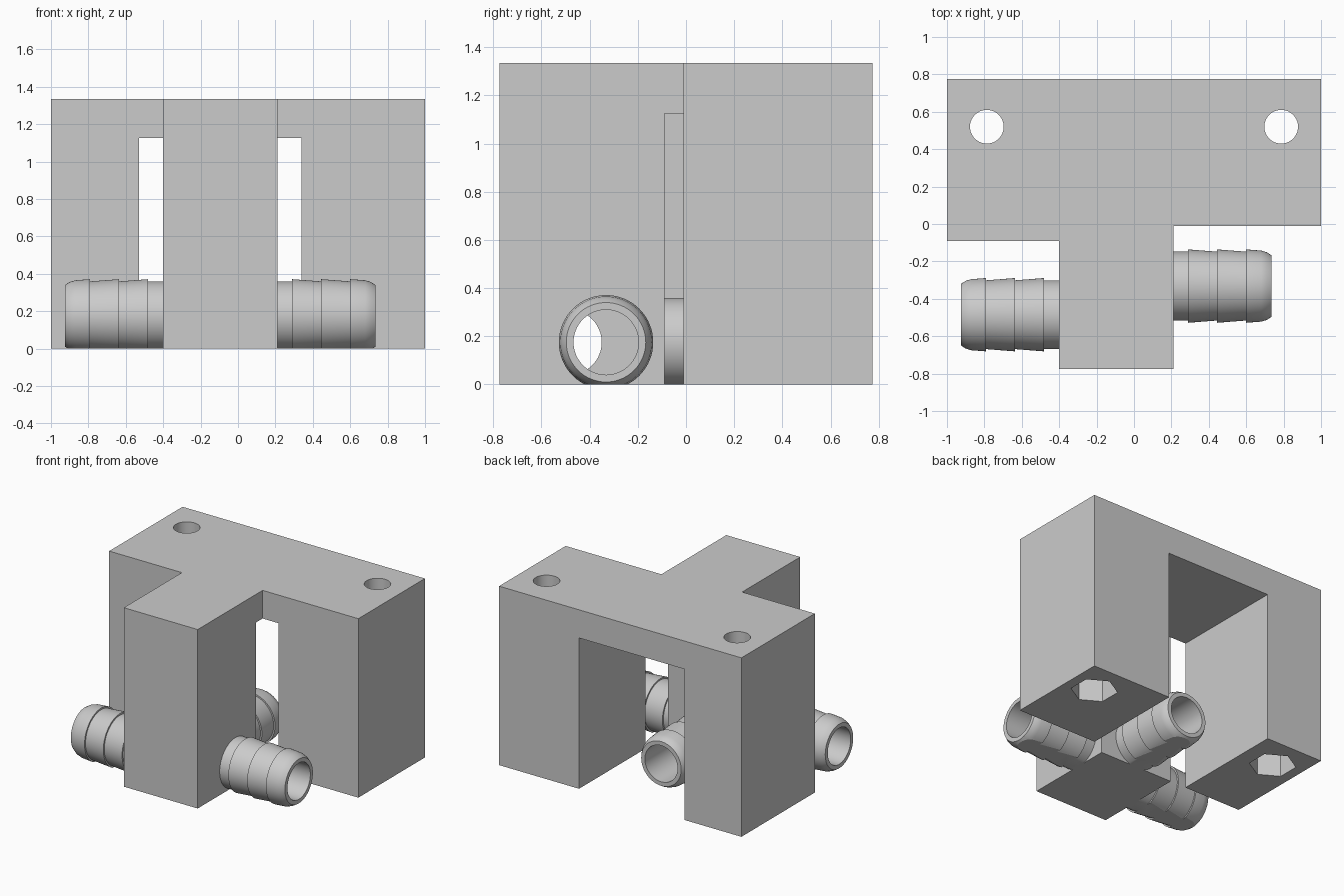
import bpy
import bmesh
from math import pi
from mathutils import Matrix, Vector

if "Cube" in bpy.data.objects:
    bpy.data.objects.remove(bpy.data.objects["Cube"], do_unlink=True)

GREY = (0.6, 0.6, 0.6, 1.0)
grey = bpy.data.materials.new("light_grey")
grey.use_nodes = True
grey.diffuse_color = GREY
grey.node_tree.nodes["Principled BSDF"].inputs["Base Color"].default_value = GREY

HEIGHT = 1.335
PORT_Z = 0.175
BORE = 0.135
BACK = -0.09      # rear face of the front block


def finish(bm, name):
    bmesh.ops.recalc_face_normals(bm, faces=bm.faces)
    mesh = bpy.data.meshes.new(name)
    bm.to_mesh(mesh)
    bm.free()
    mesh.materials.append(grey)
    obj = bpy.data.objects.new(name, mesh)
    bpy.context.collection.objects.link(obj)
    return obj


def activate(obj):
    bpy.ops.object.select_all(action='DESELECT')
    obj.select_set(True)
    bpy.context.view_layer.objects.active = obj


def prism(name, outline, z0, z1):
    bm = bmesh.new()
    face = bm.faces.new([bm.verts.new((x, y, z0)) for x, y in outline])
    top = bmesh.ops.extrude_face_region(bm, geom=[face])["geom"]
    moved = [v for v in top if isinstance(v, bmesh.types.BMVert)]
    bmesh.ops.translate(bm, verts=moved, vec=(0, 0, z1 - z0))
    return finish(bm, name)


def rod(name, start, end, radius, sides=64, turn=0.0):
    start, end = Vector(start), Vector(end)
    axis = end - start
    spin = axis.to_track_quat('Z', 'Y').to_matrix().to_4x4()
    place = Matrix.Translation((start + end) / 2) @ spin @ Matrix.Rotation(turn, 4, 'Z')
    bm = bmesh.new()
    bmesh.ops.create_cone(bm, cap_ends=True, segments=sides, radius1=radius,
                          radius2=radius, depth=axis.length, matrix=place)
    return finish(bm, name)


def cut(target, cutter):
    cutter.hide_render = True
    activate(target)
    mod = target.modifiers.new("cut", 'BOOLEAN')
    mod.operation = 'DIFFERENCE'
    mod.solver = 'EXACT'
    mod.object = cutter
    bpy.ops.object.modifier_apply(modifier=mod.name)
    bpy.data.objects.remove(cutter, do_unlink=True)


def smooth(obj):
    activate(obj)
    bpy.ops.object.shade_smooth_by_angle(angle=pi / 9)


# T-shaped bracket body
body = prism("bracket_body", [
    (-1, 0.775), (-1, BACK), (-0.4, BACK), (-0.4, -0.775),
    (0.21, -0.775), (0.21, -0.01), (1, -0.01), (1, 0.775)], 0, HEIGHT)

# Opening between the legs, under the bridge
cut(body, prism("leg_opening", [(-0.53, BACK), (0.34, BACK), (0.34, 1), (-0.53, 1)],
                -0.2, 1.125))

# Bolt holes with hexagonal nut pockets underneath
for x in (-0.787, 0.787):
    cut(body, rod("bolt_hole", (x, 0.52, -0.2), (x, 0.52, HEIGHT + 0.2), 0.09))
    cut(body, rod("nut_pocket", (x, 0.52, -0.2), (x, 0.52, 0.3), 0.16, 6))

# Hose ports: name, root on the block, turn, inner end of the bore
ports = [
    ("right_side_barb", (0.21, -0.332, PORT_Z), 0, 0.45),
    ("left_side_barb", (-0.4, -0.485, PORT_Z), pi, 0.44),
    ("rear_barb", (-0.1, BACK, PORT_Z), pi / 2, 0.54),
]

# Barb section: distance from the block, radius
section = [(0, BORE), (0, 0.184), (0.08, 0.184), (0.08, 0.196), (0.235, 0.184),
           (0.235, 0.196), (0.39, 0.184), (0.39, 0.196), (0.47, 0.19),
           (0.5, 0.181), (0.525, 0.165), (0.525, BORE)]


def barb(name, root, turn):
    bm = bmesh.new()
    verts = [bm.verts.new((d, 0, r)) for d, r in section]
    edges = [bm.edges.new((a, b)) for a, b in zip(verts, verts[1:] + verts[:1])]
    bmesh.ops.spin(bm, geom=verts + edges, cent=(0, 0, 0), axis=(1, 0, 0),
                   angle=2 * pi, steps=64, use_merge=False)
    bmesh.ops.remove_doubles(bm, verts=bm.verts, dist=0.0005)
    bm.transform(Matrix.Translation(root) @ Matrix.Rotation(turn, 4, 'Z'))
    # Flat underside level with the base
    bmesh.ops.recalc_face_normals(bm, faces=bm.faces)
    sliced = bmesh.ops.bisect_plane(
        bm, geom=bm.verts[:] + bm.edges[:] + bm.faces[:], dist=0.00001,
        plane_co=(0, 0, 0), plane_no=(0, 0, -1), clear_outer=True)
    rim = [e for e in sliced["geom_cut"]
           if isinstance(e, bmesh.types.BMEdge) and e.is_boundary]
    bmesh.ops.triangle_fill(bm, edges=rim, use_beauty=True)
    return finish(bm, name)


for name, root, turn, depth in ports:
    outward = Matrix.Rotation(turn, 3, 'Z') @ Vector((1, 0, 0))
    root = Vector(root)
    cut(body, rod("port_bore", root + outward * 0.05, root - outward * depth, BORE))
    smooth(barb(name, root, turn))

smooth(body)
